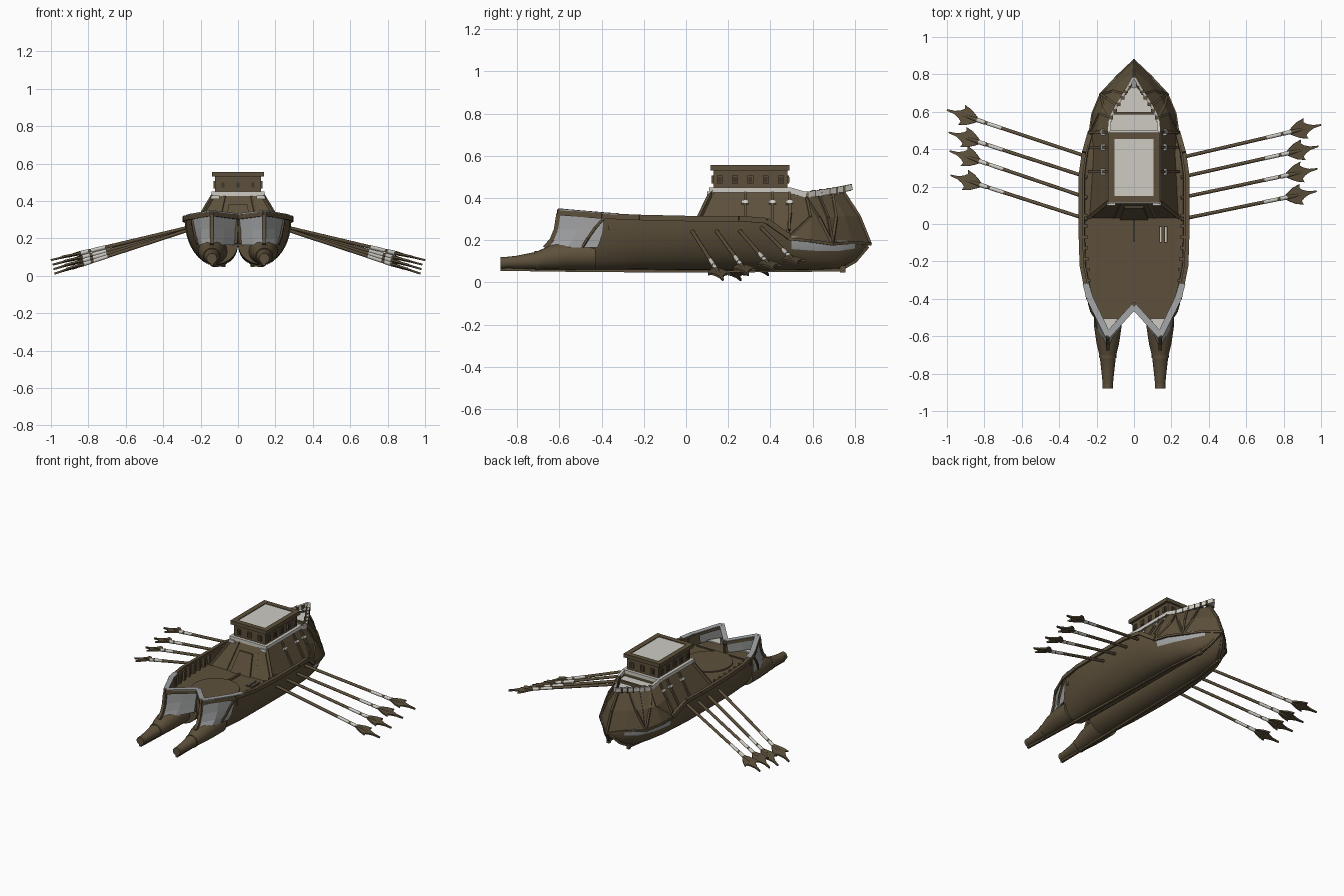
import bpy, bmesh, math
from mathutils import Vector, Matrix

if "Cube" in bpy.data.objects:
    bpy.data.objects.remove(bpy.data.objects["Cube"])

def mat(name, c):
    m = bpy.data.materials.new(name)
    m.diffuse_color = (*c, 1)
    m.use_nodes = True
    m.node_tree.nodes["Principled BSDF"].inputs["Base Color"].default_value = m.diffuse_color
    return m

MATS = [mat("brown_wood", (.110, .081, .044)), mat("off_white", (.62, .60, .55)),
        mat("pale_grey", (.36, .365, .37)), mat("dark_brown", (.05, .037, .022))]
BROWN, WHITE, GREY, DARK = range(4)

class Part:
    """Collects geometry in world coordinates, then becomes one object."""
    def __init__(self, name):
        self.name, self.bm = name, bmesh.new()

    def paint(self, verts, m):
        for f in {f for v in verts for f in v.link_faces}:
            f.material_index = m

    def beam(self, p, q, w, h, m=BROWN):
        p, q = Vector(p), Vector(q)
        d = q - p
        M = Matrix.Translation((p + q) / 2) @ d.to_track_quat('Y', 'Z').to_matrix().to_4x4() @ Matrix.Diagonal((w, d.length, h, 1))
        self.paint(bmesh.ops.create_cube(self.bm, size=1, matrix=M)['verts'], m)

    def box(self, x0, x1, y0, y1, z0, z1, m=BROWN):
        x, z = (x0 + x1) / 2, (z0 + z1) / 2
        self.beam((x, y0, z), (x, y1, z), x1 - x0, z1 - z0, m)

    def rail(self, pts, w, h, m=BROWN):
        for p, q in zip(pts, pts[1:]):
            self.beam(p, q, w, h, m)

    def rod(self, p, q, r, m=BROWN, n=12, r2=None):
        p, q = Vector(p), Vector(q)
        d = q - p
        M = Matrix.Translation((p + q) / 2) @ d.to_track_quat('Z', 'Y').to_matrix().to_4x4()
        self.paint(bmesh.ops.create_cone(self.bm, cap_ends=True, segments=n, radius1=r, radius2=r if r2 is None else r2,
                                         depth=d.length, matrix=M)['verts'], m)

    def loft(self, rings, m=BROWN, closed=True, caps=True):
        R = [[self.bm.verts.new(p) for p in r] for r in rings]
        n, fs = len(R[0]), []
        for a, b in zip(R, R[1:]):
            for i in range(n if closed else n - 1):
                j = (i + 1) % n
                fs.append(self.bm.faces.new((a[i], a[j], b[j], b[i])))
        if caps:
            fs += [self.bm.faces.new(R[0]), self.bm.faces.new(R[-1])]
        for f in fs:
            f.material_index = m
        return fs

    def plate(self, pts, t, m=BROWN):
        self.loft([pts, [Vector(p) + Vector((0, 0, t)) for p in pts]], m)

    def done(self, mirror=False, smooth=False):
        bmesh.ops.recalc_face_normals(self.bm, faces=self.bm.faces)
        me = bpy.data.meshes.new(self.name)
        self.bm.to_mesh(me)
        for m in MATS:
            me.materials.append(m)
        ob = bpy.data.objects.new(self.name, me)
        bpy.context.collection.objects.link(ob)
        if smooth:
            bpy.ops.object.select_all(action='DESELECT')
            ob.select_set(True)
            bpy.context.view_layer.objects.active = ob
            bpy.ops.object.shade_smooth_by_angle(angle=math.radians(35))
        if mirror:
            ob.modifiers.new("Mirror", 'MIRROR')

DECK = .25
# Twin-keeled hull: y, half width, keel x, keel z, rim z, tunnel top z
p = Part("hull")
rings = []
for y, xo, xk, zb, zt, zi in [(-.45, .222, .13, .06, .32, .17), (-.4, .24, .13, .06, .32, .17),
        (-.22, .28, .125, .06, .31, .168), (0, .286, .12, .057, .305, .168), (.25, .286, .12, .057, .305, .168),
        (.38, .268, .115, .057, .295, .168), (.5, .235, .108, .058, .22, .168), (.62, .2, .096, .06, .205, .168),
        (.72, .15, .078, .065, .2, .17), (.8, .085, .045, .105, .195, .172), (.86, .015, .008, .17, .19, .18)]:
    q = [math.pi / 2 * i / 8 for i in range(9)]
    r = [(xk - xk * math.sin(t), y, zi - (zi - zb) * math.cos(t)) for t in reversed(q)]
    r += [(xk + (xo - xk) * math.sin(t), y, zt - (zt - zb) * math.cos(t)) for t in q[1:]]
    zd = min(DECK, zt - .006)
    r += [(xo * .93, y, zt), (xo * .92, y, zd), (0, y, zd)]
    rings.append(r)
for f in p.loft(rings, closed=False):
    c = f.calc_center_median()
    if .5 < c.y < .76 and c.z > .145 and c.x > .08:
        f.material_index = GREY
p.done(True, True)

# Bow prongs
p = Part("bow_prong")
rings = []
for y, xc, w, z0, z1 in [(-.88, .14, .025, .068, .118), (-.8, .14, .033, .065, .127), (-.71, .14, .043, .062, .145),
                         (-.64, .14, .06, .06, .178), (-.55, .14, .073, .06, .2), (-.43, .135, .08, .06, .2)]:
    rings.append([(xc + w * math.cos(a), y, (z0 + z1) / 2 + (z1 - z0) / 2 * math.sin(a))
                  for a in [math.tau * i / 16 for i in range(16)]])
p.loft(rings)
p.done(True, True)
p = Part("prong_bands")
p.rod((.14, -.88, .093), (.14, -.855, .093), .028, n=16)
p.rod((.14, -.715, .103), (.14, -.7, .104), .046, n=16)
p.done(True, True)

# Raked grey bow panels above each prong
p = Part("bow_panels")
low = [(.015, -.45), (.085, -.57), (.14, -.67), (.195, -.57), (.225, -.42)]
top = [(0, -.43), (.07, -.515), (.14, -.605), (.2, -.5), (.246, -.39)]
rings = []
for z, k in [(.165, 0), (.2, .5), (.25, .82), (.325, 1)]:
    rings.append([(a + (c - a) * k, b + (d - b) * k, z) for (a, b), (c, d) in zip(low, top)])
p.loft(rings, GREY, False, False)
p.plate([(0, -.42, DECK - .01), (.14, -.595, DECK - .01), (.235, -.4, DECK - .01), (0, -.38, DECK - .01)], .009)
p.plate([(.085, -.505, DECK), (.14, -.58, DECK), (.19, -.505, DECK)], .008, WHITE)
p.rail([r[2] for r in rings], .02, .02)                      # stem post
p.rail([(.216, -.49, .17), (.23, -.465, .21), (.24, -.43, .26), (.248, -.385, .31)], .01, .012)
p.rail([(.01, -.45, .17), (0, -.43, .32)], .02, .02)
p.done(True)

# Rim with grey capping at the bow
RIM = [(0, -.445, .315), (.14, -.605, .332), (.246, -.395, .315), (.28, -.22, .308), (.287, 0, .303),
       (.287, .25, .303), (.268, .38, .293), (.237, .49, .215)]
p = Part("gunwale")
p.rail(RIM, .022, .026)
p.rail([(0, -.44, .329), (.14, -.595, .346), (.236, -.395, .329), (.258, -.32, .324)], .034, .007, GREY)
for i in range(8):
    y = -.36 + i * .058
    x = .252 + .02 * min(1, (y + .36) / .25)
    p.box(x - .025, x, y - .008, y + .008, DECK, .31)
p.done(True)

# Keels and stern pegs
p = Part("keels")
p.rail([(.14, -.88, .062), (.13, -.45, .056), (.12, 0, .054), (.108, .5, .056), (.078, .73, .06)], .016, .014)
p.rail([(.078, .73, .06), (.045, .8, .1), (.01, .86, .17)], .014, .014)
p.box(.067, .087, .73, .755, .047, .08)
p.done(True)

# Deck fittings
p = Part("deck_fittings")
p.rod((0, -.25, DECK - .01), (0, -.25, DECK + .008), .155, n=40)
p.box(-.006, .006, -.095, .02, DECK, DECK + .012)
p.box(-.2, .2, -.412, -.402, DECK, DECK + .006)
for x in (.142, .17):
    p.box(x - .009, x + .009, -.1, -.01, DECK, DECK + .009)
    p.box(x - .004, x + .004, -.095, -.015, DECK, DECK + .014, WHITE)
p.done()

# Flared superstructure with ribs
p = Part("superstructure")
p.loft([[(-.24, .03, .245), (.24, .03, .245), (.236, .49, .2), (-.236, .49, .2)],
        [(-.132, .12, .43), (.132, .12, .43), (.132, .5, .43), (-.132, .5, .43)]])
p.loft([[(-.075, .022, .25), (.075, .022, .25), (.075, .1, .25), (-.075, .1, .25)],
        [(-.05, .085, .38), (.05, .085, .38), (.05, .12, .38), (-.05, .12, .38)]])
p.done()
p = Part("superstructure_ribs")
for y in (.28, .41, .49):
    a, b = Vector((.137, y, .43)), Vector((.24, y, .25))
    p.beam(a, b, .012, .012)
    p.beam(a.lerp(b, .25), a.lerp(b, .32), .034, .02, WHITE)
p.beam((.132, .122, .43), (.24, .035, .25), .018, .018)
p.beam((.07, .122, .43), (.11, .035, .25), .012, .012)
p.box(.1, .145, .1, .125, .41, .43, WHITE)
p.done(True)

# Upper cabin, windows and roof
p = Part("cabin")
p.box(-.143, .143, .11, .5, .426, .45, WHITE)
p.box(-.122, .122, .13, .48, .45, .535)
p.box(-.14, .14, .115, .49, .53, .547)
for s in (-1, 1):
    p.box(s * .1225 - .0175, s * .1225 + .0175, .115, .49, .547, .556)
    p.box(-.14, .14, .3025 + s * .17 - .0175, .3025 + s * .17 + .0175, .547, .5555)
    for y in (.16, .232, .305, .378, .45):
        p.box(s * .124 - .006, s * .124 + .006, y - .014, y + .014, .468, .506)
        p.box(s * .128 - .004, s * .128 + .004, y - .009, y + .009, .473, .5, DARK)
    for x in (-.08, 0, .08):
        y = .305 + s * .177
        p.box(x - .014, x + .014, y - .006, y + .006, .468, .506)
        p.box(x - .009, x + .009, y + s * .004 - .004, y + s * .004 + .004, .473, .5, DARK)
p.box(-.105, .105, .15, .455, .546, .551, WHITE)
p.done()

# Stern: fan of draped panels with ribs, pale deck and rail
TOP = [(.135, .49, .43), (.128, .57, .405), (.09, .63, .41), (.045, .695, .42), (0, .75, .425)]
LOW = [(.238, .48, .208), (.222, .59, .197), (.178, .695, .182), (.09, .79, .19), (0, .875, .182)]
MID = [Vector(a).lerp(Vector(b), .5) + Vector((.01 * (a[0] > 0), .01, .01)) for a, b in zip(TOP, LOW)]
p = Part("stern_panels")
p.loft([TOP, MID, LOW], BROWN, False, False)
for i in (0, 2, 4):
    p.rail([TOP[i], MID[i], LOW[i]], .013, .013)
p.rail([TOP[1], MID[1], LOW[0]], .012, .012)
p.rail([TOP[1], (MID[1] + MID[2]) / 2, LOW[2]], .012, .012)
p.rail([TOP[3], (MID[3] + MID[2]) / 2, LOW[2]], .012, .012)
p.rail(LOW, .012, .014)
p.done(True)
p = Part("stern_deck")
p.plate([(0, .49, .4), (.128, .49, .4), (.117, .59, .4), (.078, .65, .4), (.036, .71, .4), (0, .755, .4)], .008, WHITE)
p.rail([(.135, .49, .438), (.128, .57, .415)], .016, .026, WHITE)
p.rail([(.128, .57, .415), (.09, .64, .425), (.045, .71, .437), (.002, .785, .452)], .014, .028, WHITE)
for k in range(6):
    a = Vector((.122, .57, .42)).lerp(Vector((.022, .745, .445)), k / 5)
    p.box(a.x - .011, a.x + .011, a.y - .01, a.y + .01, a.z - .02, a.z + .012)
p.box(0, .12, .585, .6, .405, .425)
p.plate([(0, .725, .425), (.028, .735, .425), (0, .785, .435)], .008, GREY)
p.done(True)

# Oars: base y and tip (x, y) differ per side
OARS = {1: [(.025, .975, .175), (.14, .98, .295), (.25, .985, .415), (.355, 1.0, .53)],
        -1: [(.025, .98, .26), (.14, .985, .39), (.25, .99, .49), (.36, 1.0, .61)]}
BLADE = [(-.175, .012), (-.155, .026), (-.125, .044), (-.085, .056), (-.092, .036), (-.075, .022), (-.045, .009), (0, .004)]
for s, rows in OARS.items():
    p = Part("oars_right" if s > 0 else "oars_left")
    for i, (yb, xt, yt) in enumerate(rows):
        a, b = Vector((s * .25, yb, .25 + .012 * (i == 3))), Vector((s * xt, yt, .012 + .024 * i))
        d = (b - a).normalized()
        v = d.cross(Vector((0, 0, 1))).normalized()
        n = v.cross(d)
        p.rod(a, a.lerp(b, .8), .0095)
        p.rod(a.lerp(b, .61), a.lerp(b, .71), .0105, WHITE)
        p.rod(a.lerp(b, .73), a.lerp(b, .79), .0115, WHITE)
        p.rod(a.lerp(b, .785), a.lerp(b, .92), .012, BROWN, 12, .004)
        out = BLADE + [(u, -w) for u, w in reversed(BLADE)]
        p.loft([[b + d * u + v * w + n * h for u, w in out] for h in (-.005, .005)])
    p.done(False, True)
